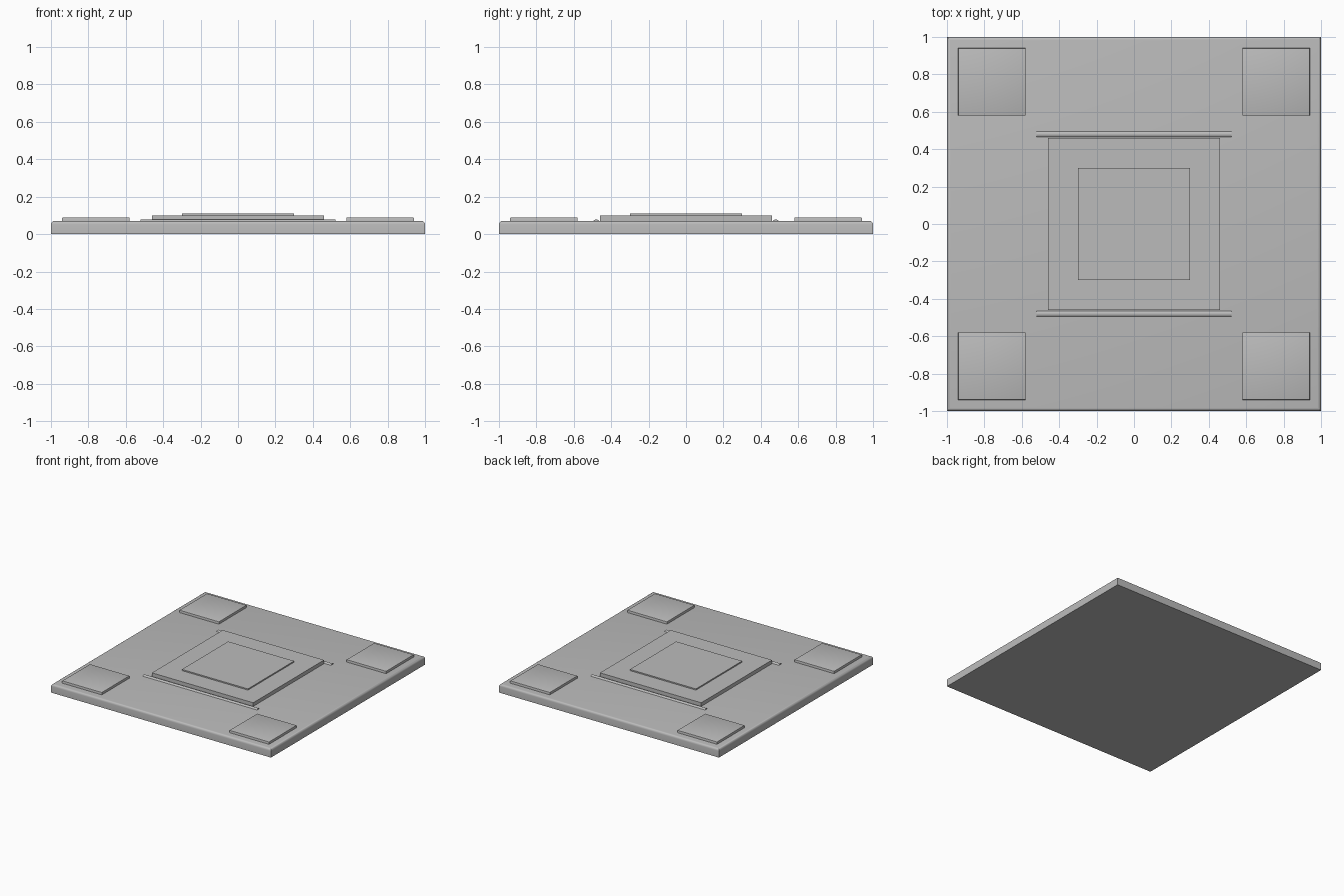
import bpy
import bmesh
import math

cube = bpy.data.objects.get("Cube")
if cube:
    bpy.data.objects.remove(cube, do_unlink=True)

GREY = (0.5, 0.5, 0.5, 1)
mat = bpy.data.materials.new("plain grey")
mat.use_nodes = True
mat.diffuse_color = GREY
mat.node_tree.nodes["Principled BSDF"].inputs["Base Color"].default_value = GREY


def finish(bm, name):
    mesh = bpy.data.meshes.new(name)
    bm.to_mesh(mesh)
    bm.free()
    mesh.materials.append(mat)
    obj = bpy.data.objects.new(name, mesh)
    bpy.context.collection.objects.link(obj)
    return obj


def plate(name, x, y, half, bottom, top, bevel=0, segments=1):
    """Square plate whose upper rim can be rounded."""
    bm = bmesh.new()
    bmesh.ops.create_cube(bm, size=1)
    for v in bm.verts:
        v.co.x = x + v.co.x * 2 * half
        v.co.y = y + v.co.y * 2 * half
        v.co.z = top if v.co.z > 0 else bottom
    if bevel:
        rim = [e for e in bm.edges if all(v.co.z == e.verts[0].co.z for v in e.verts)
               and e.verts[0].co.z > (bottom + top) / 2]
        bmesh.ops.bevel(bm, geom=rim, offset=bevel, segments=segments,
                        profile=0.5, affect="EDGES")
    return finish(bm, name)


def rod(name, y):
    """Round rod along x, mostly sunk in the slab."""
    bm = bmesh.new()
    bmesh.ops.create_cone(bm, cap_ends=True, segments=24, radius1=0.02,
                          radius2=0.02, depth=1.04)
    obj = finish(bm, name)
    obj.rotation_euler.y = math.pi / 2
    obj.location = (0, y, 0.058)
    return obj


# Slab and stepped centre
parts = [
    plate("base_slab", 0, 0, 1, 0, 0.07, 0.018, 4),
    plate("centre_step", 0, 0, 0.46, 0.06, 0.1),
    plate("centre_top", 0, 0, 0.3, 0.09, 0.11),
]

# Corner pads
for sx, side in ((1, "left"), (-1, "right")):
    for sy, end in ((-1, "front"), (1, "back")):
        parts.append(plate(f"corner_pad_{end}_{side}", sx * 0.76, sy * 0.76,
                           0.18, 0.06, 0.09, 0.004, 2))

# Rods along the front and back of the centre
parts.append(rod("front_rod", -0.48))
parts.append(rod("back_rod", 0.48))

# Smooth the rounded edges, keep the corners sharp
bpy.ops.object.select_all(action="DESELECT")
for obj in parts:
    obj.select_set(True)
bpy.context.view_layer.objects.active = parts[0]
bpy.ops.object.shade_smooth_by_angle(angle=math.radians(35))
